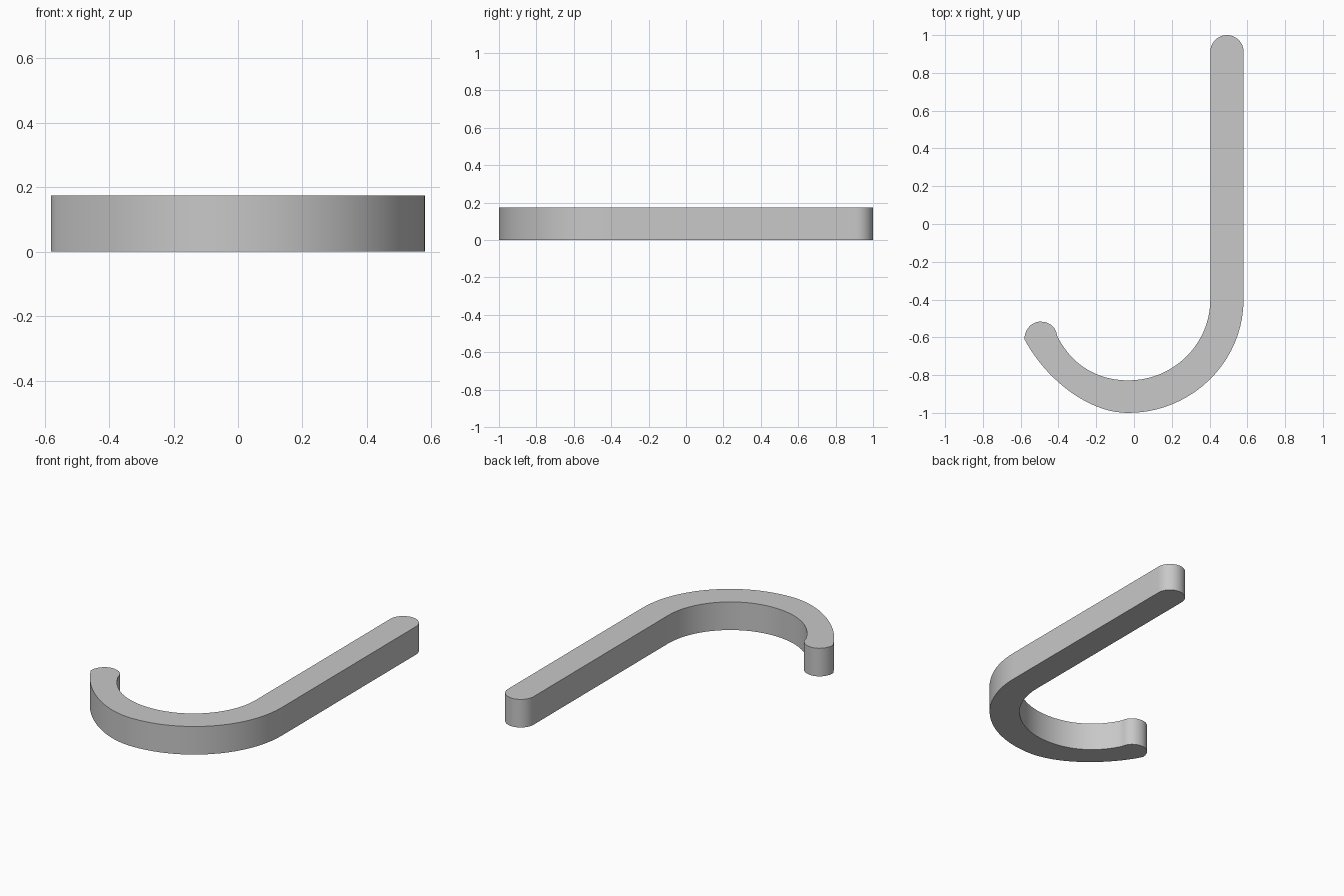
import bpy

if "Cube" in bpy.data.objects:
    bpy.data.objects.remove(bpy.data.objects["Cube"], do_unlink=True)

HEIGHT = 0.174

# Plain grey material
grey = bpy.data.materials.new("light grey")
grey.use_nodes = True
color = (0.58, 0.58, 0.58, 1)
grey.diffuse_color = color
grey.node_tree.nodes["Principled BSDF"].inputs["Base Color"].default_value = color

# Hook outline: (point, incoming handle offset, outgoing handle offset)
outline = [
    ((0.58, 0.913), (0, 0.048), (0, -0.3)),           # shank, outer top
    ((0.58, -0.40), (0, 0.3), (0, -0.331)),           # outer bend start
    ((-0.032, -1.0), (0.337, 0), (-0.218, 0)),        # outer bottom
    ((-0.58, -0.61), (0.105, -0.20), (0, 0.05)),      # tip, outer corner
    ((-0.496, -0.517), (-0.047, 0), (0.047, 0)),      # tip crown
    ((-0.408, -0.59), (-0.005, 0.045), (0.078, -0.16)),  # tip, inner corner
    ((-0.03, -0.828), (-0.16, 0), (0.239, 0)),        # inner bottom
    ((0.404, -0.40), (0, -0.236), (0, 0.3)),          # inner bend end
    ((0.404, 0.913), (0, -0.3), (0, 0.048)),          # shank, inner top
    ((0.492, 1.0), (-0.048, 0), (0.048, 0)),          # shank crown
]

curve = bpy.data.curves.new("hook", "CURVE")
curve.dimensions = "2D"
curve.fill_mode = "BOTH"
curve.extrude = HEIGHT / 2
curve.resolution_u = 20
spline = curve.splines.new("BEZIER")
spline.bezier_points.add(len(outline) - 1)
spline.use_cyclic_u = True
for bp, ((x, y), a, b) in zip(spline.bezier_points, outline):
    bp.handle_left_type = bp.handle_right_type = "FREE"
    bp.co = (x, y, 0)
    bp.handle_left = (x + a[0], y + a[1], 0)
    bp.handle_right = (x + b[0], y + b[1], 0)
curve.materials.append(grey)

# Turn the extruded outline into one solid mesh
hook = bpy.data.objects.new("hook", curve)
bpy.context.collection.objects.link(hook)
hook.location.z = HEIGHT / 2
bpy.ops.object.select_all(action="DESELECT")
hook.select_set(True)
bpy.context.view_layer.objects.active = hook
bpy.ops.object.convert(target="MESH")
hook = bpy.context.object
bpy.ops.object.mode_set(mode="EDIT")
bpy.ops.mesh.select_all(action="SELECT")
bpy.ops.mesh.remove_doubles(threshold=0.0005)
bpy.ops.mesh.normals_make_consistent(inside=False)
bpy.ops.object.mode_set(mode="OBJECT")
bpy.ops.object.shade_smooth_by_angle(angle=0.6)
